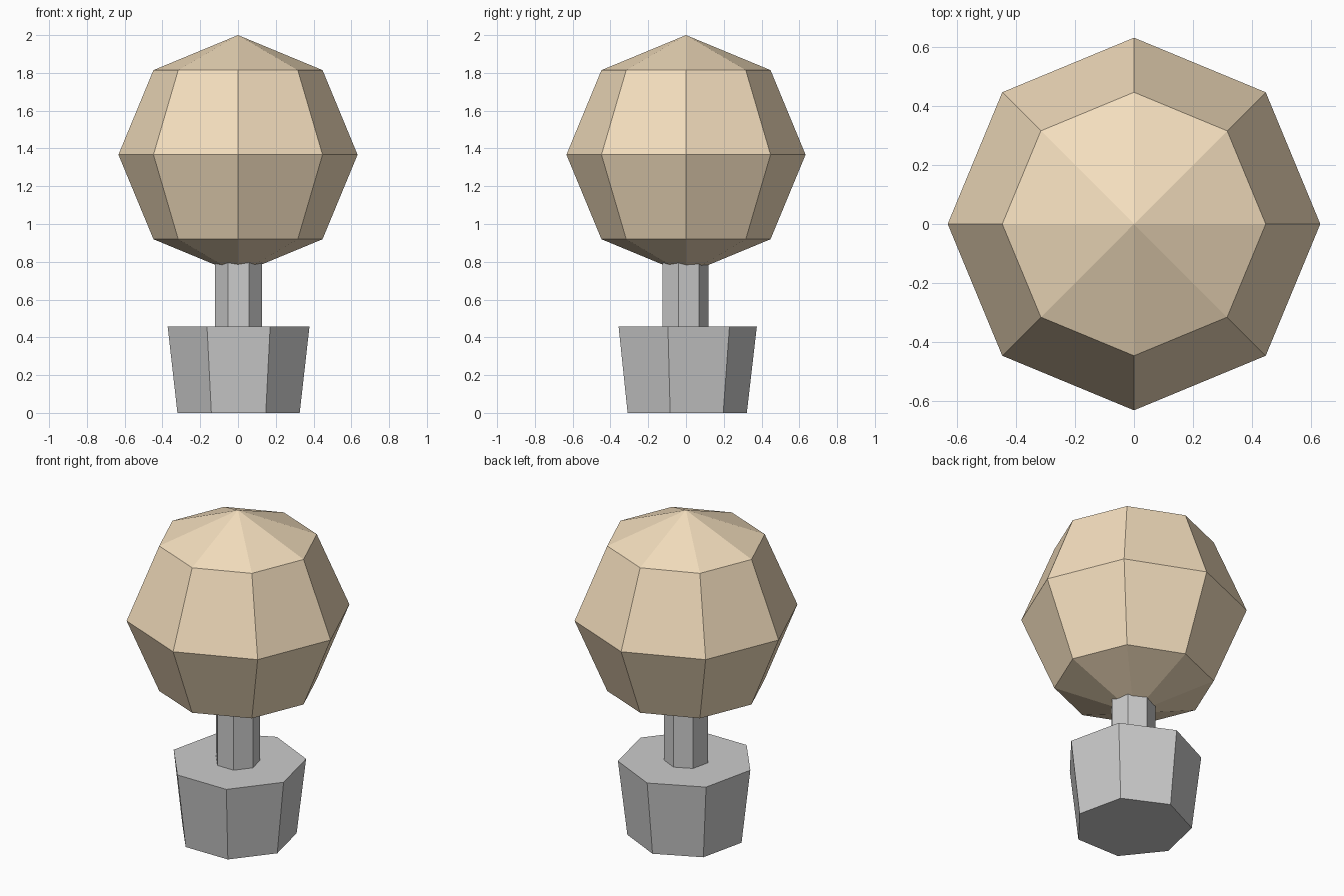
import bpy
from math import pi

if "Cube" in bpy.data.objects:
    bpy.data.objects.remove(bpy.data.objects["Cube"])


def seven_sided(name, r_bottom, r_top, z0, z1):
    """Seven-sided upright frustum with one corner pointing to the back (+y)."""
    bpy.ops.mesh.primitive_cone_add(vertices=7, radius1=r_bottom, radius2=r_top,
                                    depth=z1 - z0, location=(0.003, -0.01, (z0 + z1) / 2))
    obj = bpy.context.object
    obj.name = name
    # turn the mesh so that a corner lies exactly on +y
    v = max(obj.data.vertices, key=lambda p: p.co.y)
    from mathutils import Matrix, Vector
    angle = Vector((v.co.x, v.co.y)).angle_signed(Vector((0, 1)))
    obj.data.transform(Matrix.Rotation(-angle, 4, 'Z'))
    return obj


# Tapered pot and straight trunk
seven_sided("pot", 0.332, 0.385, 0.0, 0.457)
seven_sided("trunk", 0.128, 0.128, 0.44, 0.86)

# Round low-poly crown
bpy.ops.mesh.primitive_uv_sphere_add(segments=8, ring_count=4, radius=0.633,
                                     location=(0, 0, 1.367))
crown = bpy.context.object
crown.name = "crown"
tan = bpy.data.materials.new("tan")
tan.diffuse_color = (0.9, 0.73, 0.51, 1)
tan.use_nodes = True
tan.node_tree.nodes["Principled BSDF"].inputs["Base Color"].default_value = tan.diffuse_color
crown.data.materials.append(tan)
